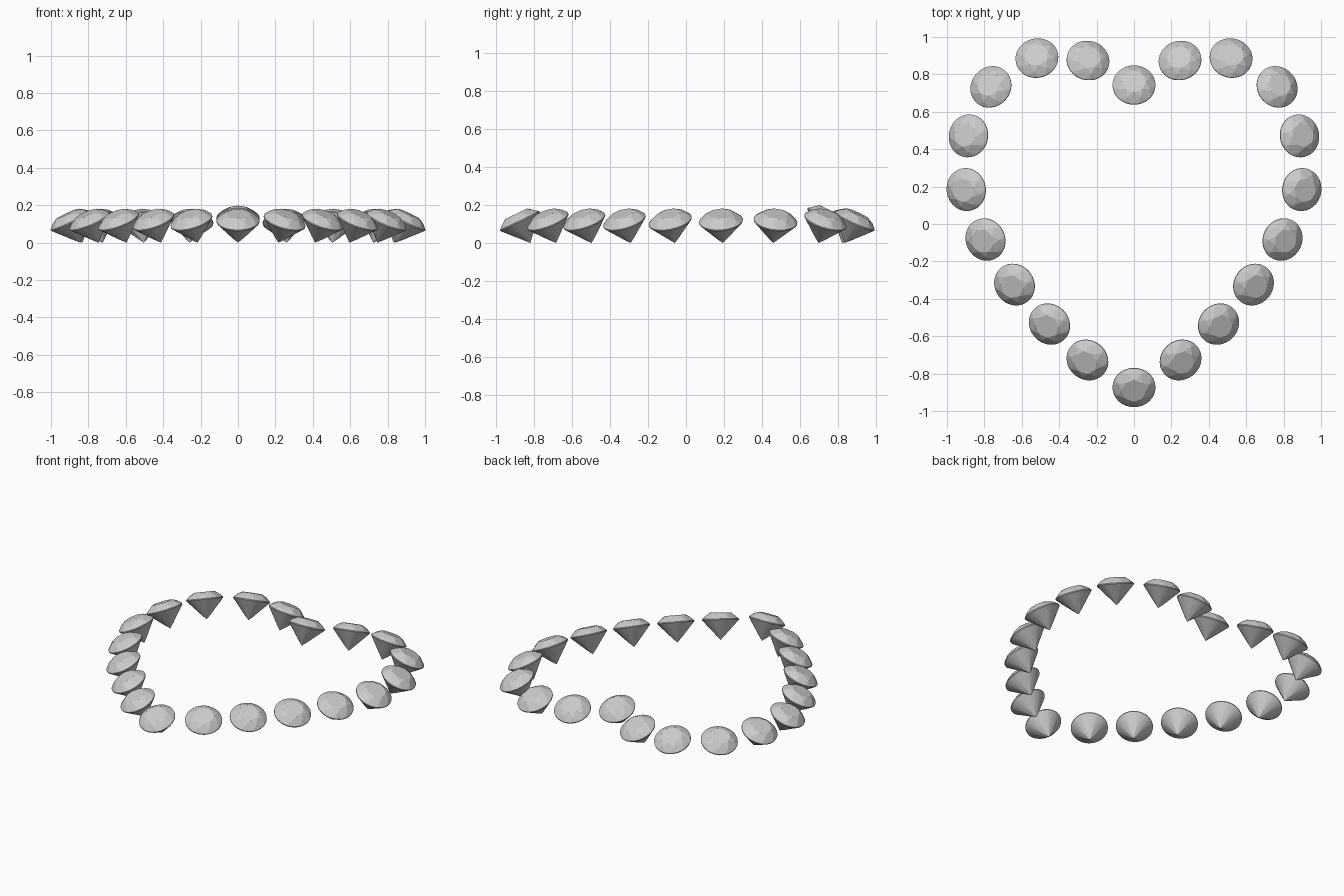
import bpy, bmesh, math
from mathutils import Matrix, Vector

if "Cube" in bpy.data.objects:
    bpy.data.objects.remove(bpy.data.objects["Cube"])

R, CROWN, PAV, BAND = 0.115, 0.040, 0.124, 0.003
TILT = math.radians(25.5)


def ring(n, radius, z, offset=0.0):
    return [Vector((radius * math.cos(offset + 2 * math.pi * i / n),
                    radius * math.sin(offset + 2 * math.pi * i / n), z)) for i in range(n)]


# Round brilliant cut gem, girdle at z = 0, facets formed by the hull of its rings
def gem_mesh():
    half = math.pi / 8
    table, mid, low = 0.56, 0.80, 0.25
    mid_z = CROWN * (1 - mid * math.cos(half)) / (1 - table)
    low_z = -PAV * (1 - low * math.cos(half))
    pts = ring(8, R * table, CROWN + BAND)
    pts += ring(8, R * mid, mid_z + BAND, half)
    pts += ring(32, R, BAND) + ring(32, R, -BAND)
    pts += ring(8, R * low, low_z - BAND, half)
    pts.append(Vector((0, 0, -PAV - BAND)))
    bm = bmesh.new()
    for p in pts:
        bm.verts.new(p)
    bmesh.ops.convex_hull(bm, input=bm.verts)
    bmesh.ops.dissolve_limit(bm, angle_limit=0.01, verts=bm.verts, edges=bm.edges)
    bmesh.ops.recalc_face_normals(bm, faces=bm.faces)
    me = bpy.data.meshes.new("brilliant_gem")
    bm.to_mesh(me)
    bm.free()
    return me


# Heart outline: notch, right side down to the tip, then mirrored back up
right = [(0.246, 0.874), (0.519, 0.887), (0.765, 0.733), (0.885, 0.471), (0.897, 0.184),
         (0.794, -0.083), (0.639, -0.324), (0.452, -0.535), (0.249, -0.727)]
path = [(0, 0.743)] + right + [(0, -0.874)] + [(-x, y) for x, y in reversed(right)]

# Gems lean outward, square to the outline
mesh = gem_mesh()
base_z = (PAV + BAND) * math.cos(TILT)
for i, (x, y) in enumerate(path):
    ax, ay = path[i - 1]
    bx, by = path[(i + 1) % len(path)]
    heading = math.atan2(bx - ax, ay - by)
    z = base_z + (0.017 if i == 0 else 0)
    ob = bpy.data.objects.new("notch_gem" if i == 0 else f"heart_gem_{i:02d}", mesh)
    ob.matrix_world = (Matrix.Translation((x, y, z)) @ Matrix.Rotation(heading, 4, 'Z')
                       @ Matrix.Rotation(TILT, 4, 'Y'))
    bpy.context.collection.objects.link(ob)
